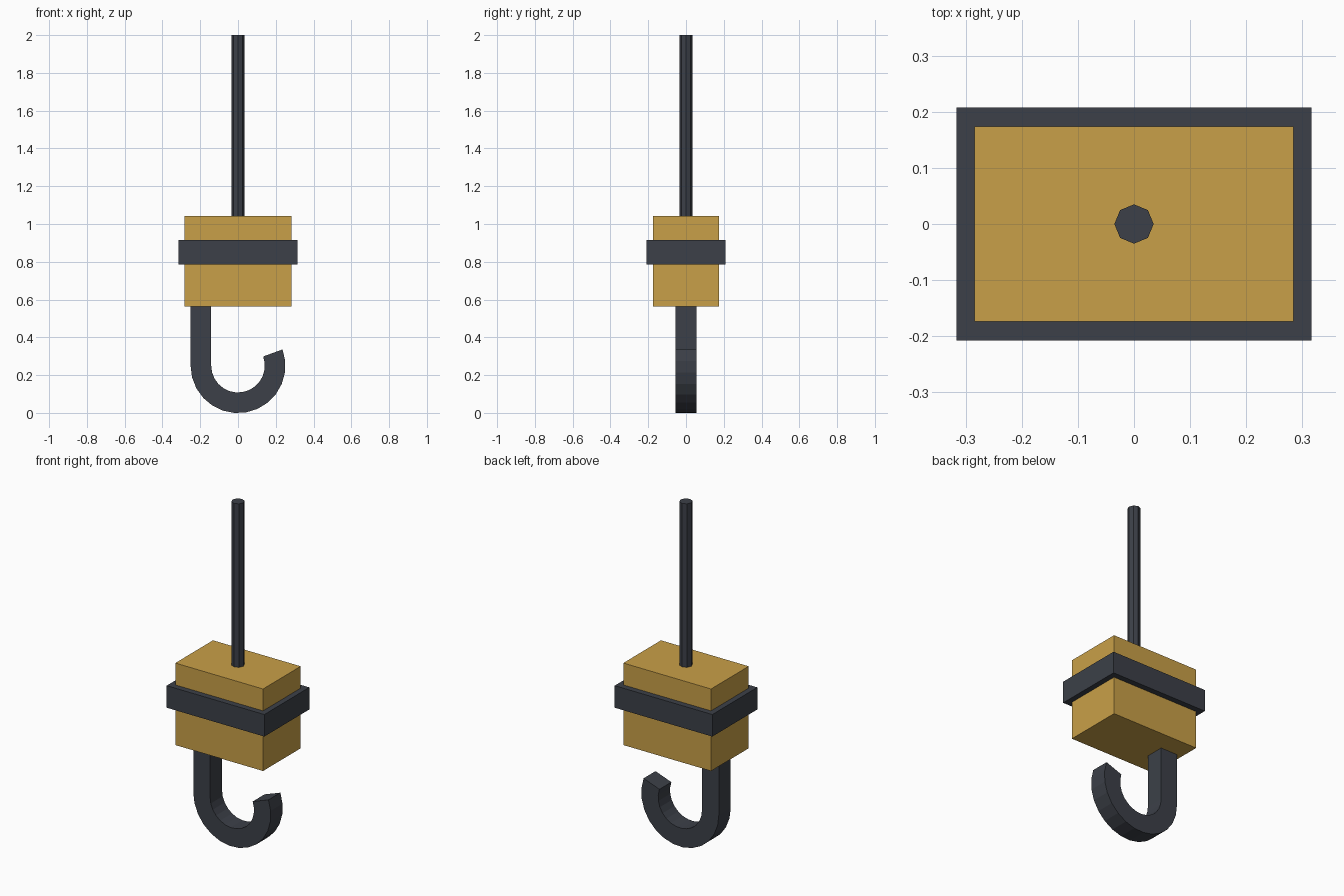
import bpy, bmesh, math

if "Cube" in bpy.data.objects:
    bpy.data.objects.remove(bpy.data.objects["Cube"])


def material(name, rgb):
    m = bpy.data.materials.new(name)
    m.diffuse_color = (*rgb, 1)
    m.use_nodes = True
    m.node_tree.nodes["Principled BSDF"].inputs["Base Color"].default_value = m.diffuse_color
    return m


GOLD = material("yellow_paint", (0.584, 0.352, 0.065))
DARK = material("dark_steel", (0.045, 0.051, 0.065))


def box(name, sx, sy, z0, z1, mat):
    bpy.ops.mesh.primitive_cube_add(size=1, location=(0, 0, (z0 + z1) / 2))
    ob = bpy.context.object
    ob.name = name
    ob.scale = (sx, sy, z1 - z0)
    bpy.ops.object.transform_apply(location=False, rotation=False, scale=True)
    ob.data.materials.append(mat)


# Weight block and the band around it
box("hook_block", 0.568, 0.348, 0.563, 1.043, GOLD)
box("block_band", 0.632, 0.416, 0.786, 0.915, DARK)

# Cable: eight-sided rod from the block upwards
bpy.ops.mesh.primitive_cylinder_add(vertices=8, radius=0.035, depth=0.97,
                                    location=(0, 0, 1.515))
cable = bpy.context.object
cable.name = "cable"
cable.data.materials.append(DARK)

# Hook: square section swept down the shank and round 200 degrees
R_IN, R_OUT, HALF, CZ, STEPS = 0.142, 0.251, 0.055, 0.25, 14
pairs = [((-R_IN, 0.575), (-R_OUT, 0.575))]
for i in range(STEPS + 1):
    a = math.radians(180 + 200 * i / STEPS)
    pairs.append(tuple((r * math.cos(a), CZ + r * math.sin(a)) for r in (R_IN, R_OUT)))

bm = bmesh.new()
rings = []
for (xi, zi), (xo, zo) in pairs:
    rings.append([bm.verts.new(p) for p in ((xi, -HALF, zi), (xo, -HALF, zo),
                                            (xo, HALF, zo), (xi, HALF, zi))])
for a, b in zip(rings, rings[1:]):
    for k in range(4):
        n = (k + 1) % 4
        bm.faces.new((a[k], a[n], b[n], b[k]))
bm.faces.new(rings[0])
bm.faces.new(rings[-1])
bmesh.ops.recalc_face_normals(bm, faces=bm.faces)
mesh = bpy.data.meshes.new("hook")
bm.to_mesh(mesh)
bm.free()
mesh.materials.append(DARK)
bpy.context.collection.objects.link(bpy.data.objects.new("hook", mesh))
